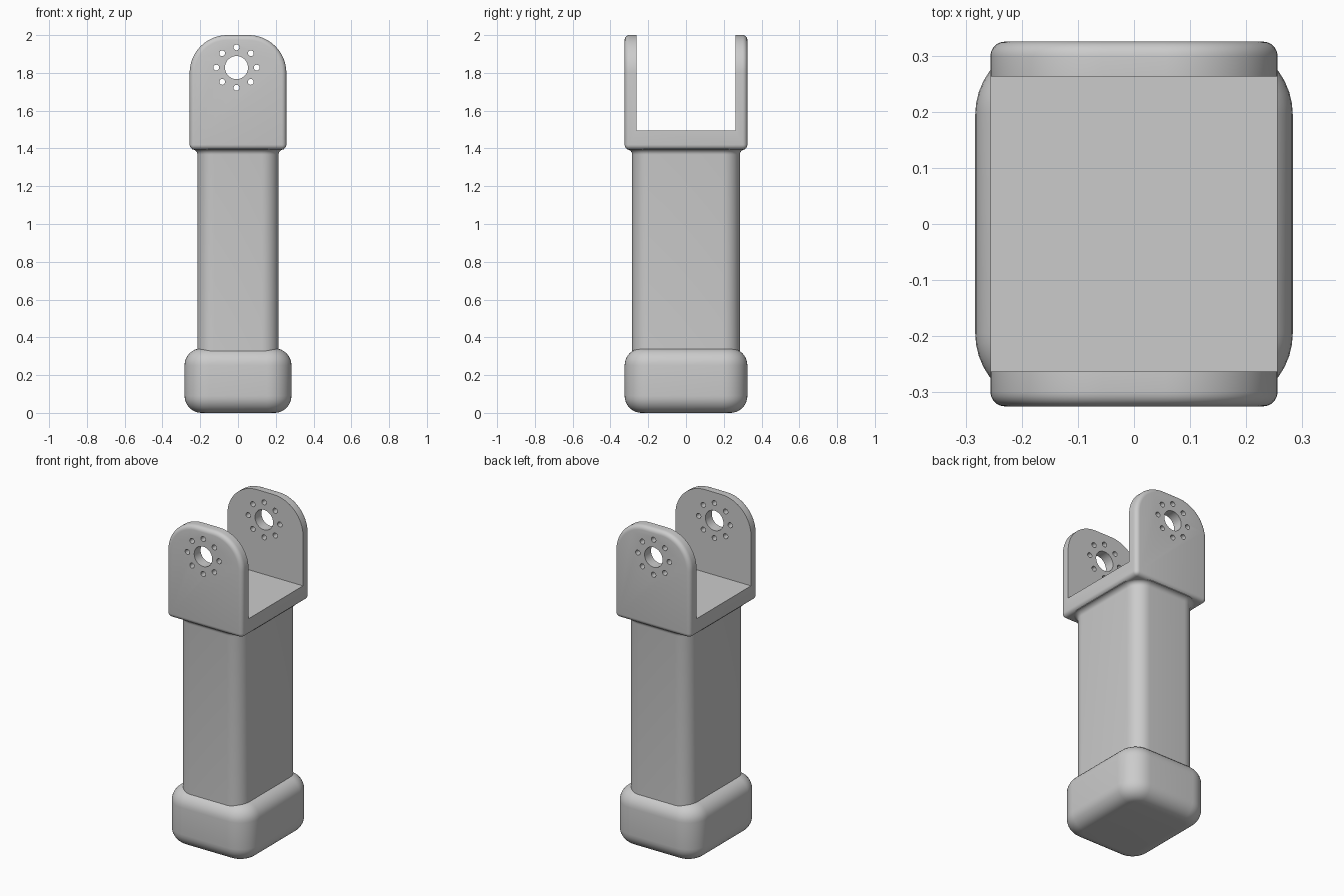
import bpy, bmesh
from math import sin, cos, pi, radians

if "Cube" in bpy.data.objects:
    bpy.data.objects.remove(bpy.data.objects["Cube"], do_unlink=True)

# Single grey material
grey = bpy.data.materials.new("plain grey")
grey.use_nodes = True
COLOUR = (0.6, 0.6, 0.6, 1)
grey.diffuse_color = COLOUR
grey.node_tree.nodes["Principled BSDF"].inputs["Base Color"].default_value = COLOUR


def make_object(name, bm):
    bmesh.ops.recalc_face_normals(bm, faces=bm.faces)
    mesh = bpy.data.meshes.new(name)
    bm.to_mesh(mesh)
    bm.free()
    mesh.materials.append(grey)
    ob = bpy.data.objects.new(name, mesh)
    bpy.context.collection.objects.link(ob)
    return ob


def smooth(ob, angle=35):
    bpy.ops.object.select_all(action='DESELECT')
    ob.select_set(True)
    bpy.context.view_layer.objects.active = ob
    bpy.ops.object.shade_smooth_by_angle(angle=radians(angle))


def apply_modifiers(ob):
    bpy.ops.object.select_all(action='DESELECT')
    ob.select_set(True)
    bpy.context.view_layer.objects.active = ob
    for m in list(ob.modifiers):
        bpy.ops.object.modifier_apply(modifier=m.name)


def arc(cx, cy, r, start, steps):
    """Quarter circle, counter-clockwise from the start angle."""
    return [(cx + r * cos(start + pi / 2 * i / steps),
             cy + r * sin(start + pi / 2 * i / steps)) for i in range(steps + 1)]


def rounded_loft(name, hx, hy, radius, profile, steps=10):
    """Stack rounded rectangles along a profile of (inset, height)."""
    bm = bmesh.new()
    rings = []
    for inset, z in profile:
        r = radius - inset
        x, y = hx - radius, hy - radius
        pts = []
        for k, (sx, sy) in enumerate([(1, 1), (-1, 1), (-1, -1), (1, -1)]):
            pts += arc(sx * x, sy * y, r, k * pi / 2, steps)
        rings.append([bm.verts.new((px, py, z)) for px, py in pts])
    n = len(rings[0])
    for a, b in zip(rings, rings[1:]):
        for i in range(n):
            j = (i + 1) % n
            bm.faces.new((a[i], a[j], b[j], b[i]))
    bm.faces.new(rings[0])
    bm.faces.new(rings[-1])
    ob = make_object(name, bm)
    smooth(ob)
    return ob


# Foot: soft block with rounded top and bottom rims
R, TOP = 0.09, 0.342
lower = [(R - x, R + z) for x, z in arc(0, 0, R, -pi / 2, 8)]
upper = [(R - x, TOP - R + z) for x, z in arc(0, 0, R, 0, 8)]
rounded_loft("foot", 0.283, 0.325, 0.13, lower + upper)

# Column: rounded post flaring into a small fillet under the fork
F = 0.028
flare = [(-F + F * cos(t * pi / 12), 1.367 + F * sin(t * pi / 12)) for t in range(7)]
rounded_loft("column", 0.215, 0.285, 0.09,
             [(0, 0.25)] + flare + [(-F, 1.42)])

# Fork: arched outline swept front to back, with softened outer edges
W, DEPTH, ARCH, BOTTOM = 0.256, 0.325, 0.2, 1.394
outline = [(-W, BOTTOM), (W, BOTTOM)]
outline += arc(W - ARCH, 2 - ARCH, ARCH, 0, 16)
outline += arc(ARCH - W, 2 - ARCH, ARCH, pi / 2, 16)
bm = bmesh.new()
face = bm.faces.new([bm.verts.new((x, -DEPTH, z)) for x, z in outline])
swept = bmesh.ops.extrude_face_region(bm, geom=[face])["geom"]
bmesh.ops.translate(bm, vec=(0, 2 * DEPTH, 0),
                    verts=[v for v in swept if isinstance(v, bmesh.types.BMVert)])
fork = make_object("fork", bm)
bevel = fork.modifiers.new("soft edges", 'BEVEL')
bevel.width = 0.026
bevel.segments = 5
bevel.limit_method = 'ANGLE'
apply_modifiers(fork)


def cut(target, cutter):
    cutter.hide_render = True
    mod = target.modifiers.new("cut", 'BOOLEAN')
    mod.operation = 'DIFFERENCE'
    mod.solver = 'EXACT'
    mod.object = cutter
    apply_modifiers(target)
    bpy.data.objects.remove(cutter, do_unlink=True)


# Slot between the two fork plates
bm = bmesh.new()
bmesh.ops.create_cube(bm, size=1)
bmesh.ops.scale(bm, vec=(1, 0.526, 1), verts=bm.verts)
bmesh.ops.translate(bm, vec=(0, 0, 1.495 + 0.5), verts=bm.verts)
cut(fork, make_object("slot_cutter", bm))

# Pivot hole and its ring of eight bolt holes through both plates
HX, HZ = -0.008, 1.828
holes = [(HX, HZ, 0.061, 40)]
holes += [(HX + 0.107 * cos(i * pi / 4), HZ + 0.107 * sin(i * pi / 4), 0.0155, 16)
          for i in range(8)]
bm = bmesh.new()
for x, z, r, sides in holes:
    rims = [[bm.verts.new((x + r * cos(2 * pi * i / sides), y, z + r * sin(2 * pi * i / sides)))
             for i in range(sides)] for y in (-0.5, 0.5)]
    for i in range(sides):
        j = (i + 1) % sides
        bm.faces.new((rims[0][i], rims[0][j], rims[1][j], rims[1][i]))
    bm.faces.new(rims[0])
    bm.faces.new(rims[1])
cut(fork, make_object("hole_cutter", bm))
smooth(fork)
